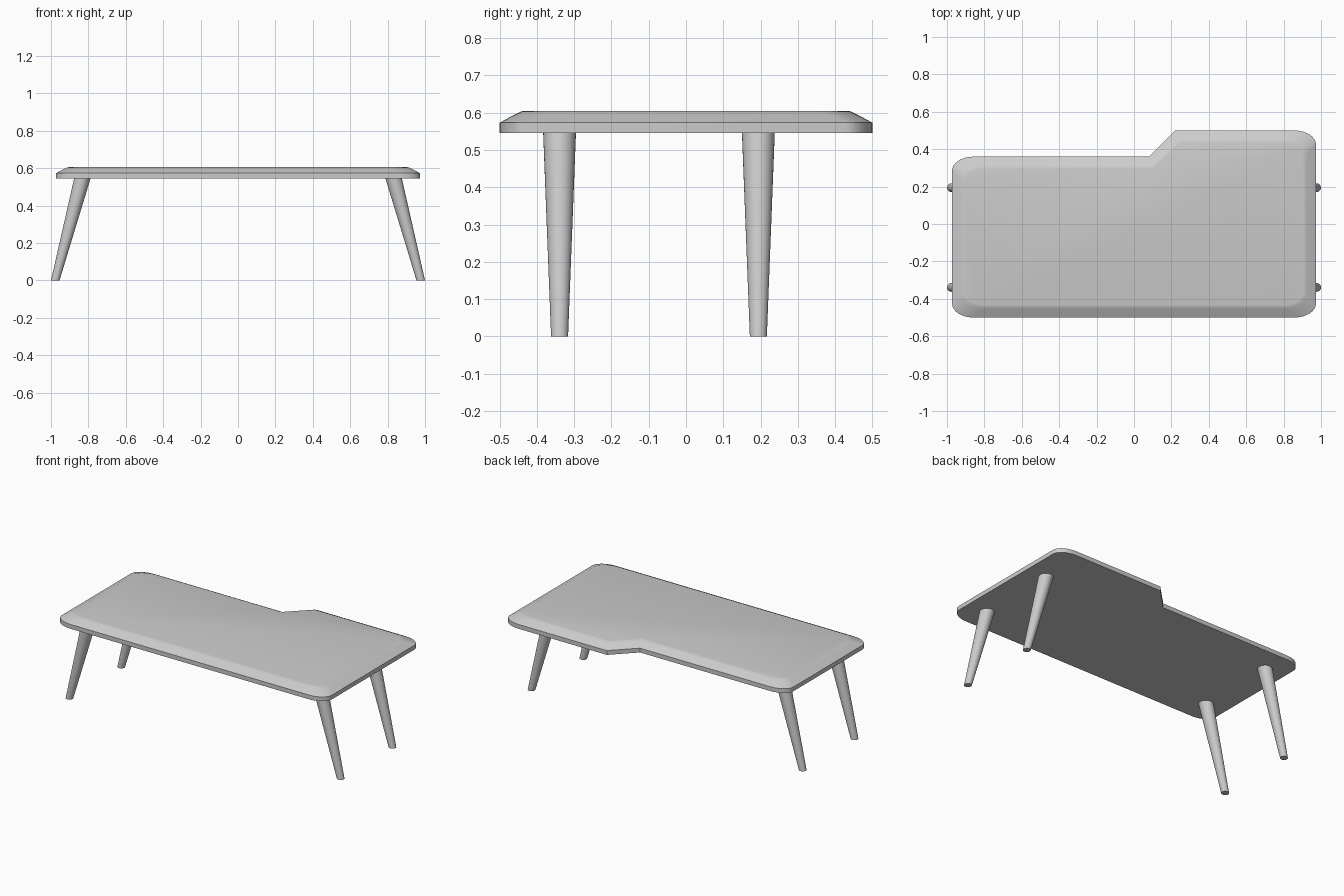
import bpy, bmesh
from math import sin, cos, pi

if "Cube" in bpy.data.objects:
    bpy.data.objects.remove(bpy.data.objects["Cube"])

def finish(name, bm):
    bmesh.ops.recalc_face_normals(bm, faces=bm.faces)
    me = bpy.data.meshes.new(name)
    bm.to_mesh(me)
    bm.free()
    ob = bpy.data.objects.new(name, me)
    bpy.context.collection.objects.link(ob)
    bpy.ops.object.select_all(action='DESELECT')
    ob.select_set(True)
    bpy.context.view_layer.objects.active = ob
    bpy.ops.object.shade_smooth_by_angle(angle=0.4)
    return ob

def loft(name, rings):
    bm = bmesh.new()
    loops = [[bm.verts.new(p) for p in ring] for ring in rings]
    n = len(loops[0])
    for a, b in zip(loops, loops[1:]):
        for i in range(n):
            j = (i + 1) % n
            bm.faces.new((a[i], a[j], b[j], b[i]))
    bm.faces.new(loops[0][::-1])
    bm.faces.new(loops[-1])
    return finish(name, bm)

# Table top outline: rounded corners plus a slanted step on the back edge
def outline(d, z, rx=0.115, ry=0.075, seg=8):
    def corner(x, y, sx, sy, start):
        cx, cy = x - sx * rx, y - sy * ry
        return [(cx + rx * cos(start + pi / 2 * i / seg),
                 cy + ry * sin(start + pi / 2 * i / seg), z) for i in range(seg + 1)]
    x = 0.973 - d
    pts = corner(x, -0.5 + d, 1, -1, -pi / 2)
    pts += corner(x, 0.5 - d, 1, 1, 0)
    pts += [(0.22 + 0.38 * d, 0.5 - d, z), (0.08 + 0.38 * d, 0.36 - 0.95 * d, z)]
    pts += corner(-x, 0.36 - 0.95 * d, -1, 1, pi / 2)
    pts += corner(-x, -0.5 + d, -1, -1, pi)
    return pts

loft("table_top", [outline(d, z) for d, z in
     [(0, 0.545), (0, 0.573), (0.022, 0.585), (0.045, 0.597), (0.057, 0.603), (0.066, 0.605)]])

# Tapered legs splayed outwards
def circle(cx, cy, z, r, n=32):
    return [(cx + r * cos(2 * pi * i / n), cy + r * sin(2 * pi * i / n), z) for i in range(n)]

for y, row in ((-0.339, "front"), (0.194, "back")):
    for s, side in ((-1, "left"), (1, "right")):
        loft(f"{row}_{side}_leg", [circle(s * 0.977, y, 0, 0.0228),
                                   circle(s * 0.832, y, 0.546, 0.044)])
